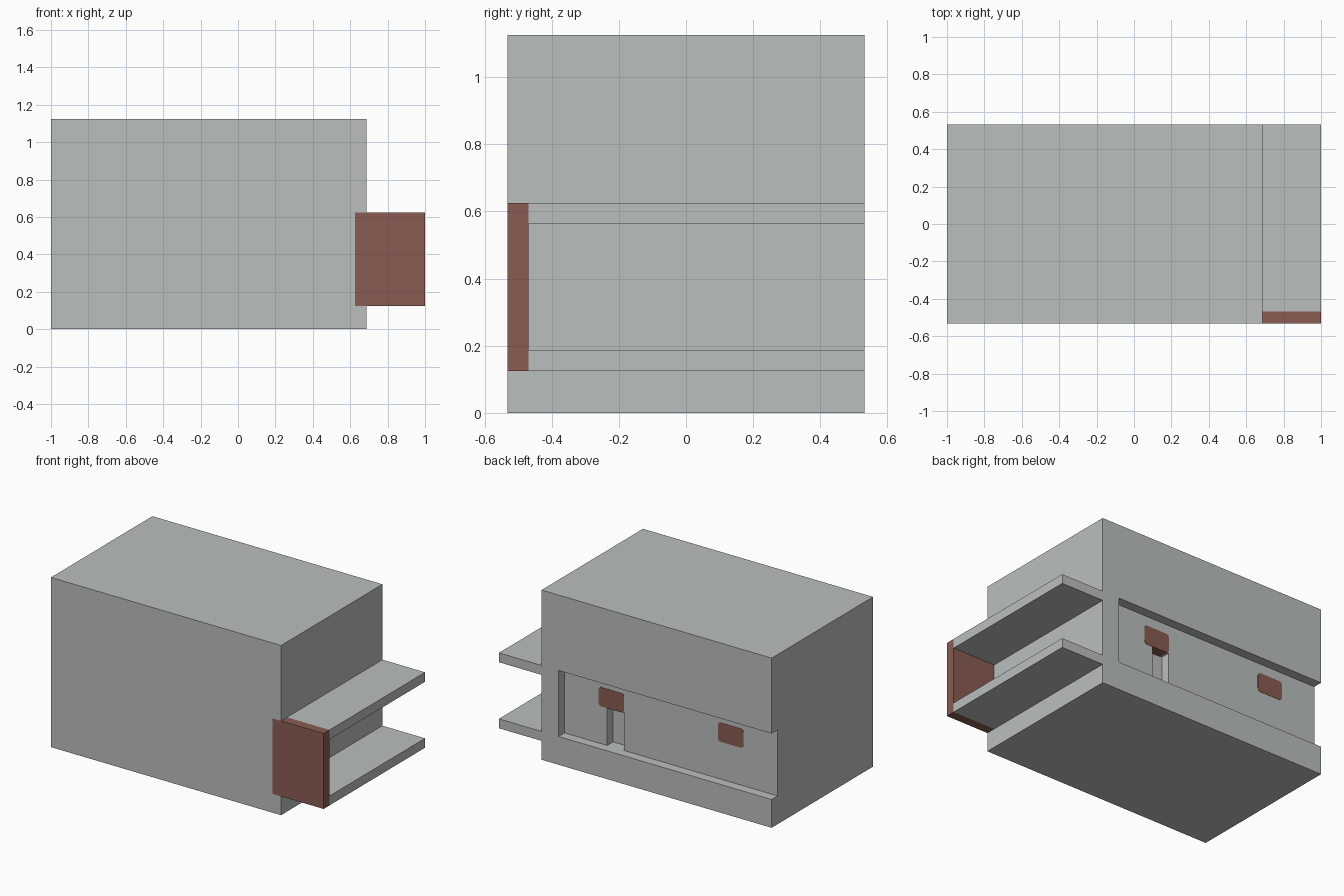
import bpy, bmesh

U = 1 / 16  # the model sits on a sixteenth grid

cube = bpy.data.objects.get("Cube")
if cube:
    bpy.data.objects.remove(cube, do_unlink=True)


def material(name, colour):
    mat = bpy.data.materials.new(name)
    mat.use_nodes = True
    mat.diffuse_color = colour
    mat.node_tree.nodes["Principled BSDF"].inputs["Base Color"].default_value = colour
    return mat


grey = material("light grey", (0.49, 0.52, 0.51, 1))
brown = material("reddish brown", (0.25, 0.108, 0.085, 1))


def box(name, xs, ys, zs, mat=None, corner=0):
    """Box between limits in grid units, with optional rounded corners seen from the back."""
    bm = bmesh.new()
    bmesh.ops.create_cube(bm, size=1)
    for v in bm.verts:
        for axis, (lo, hi) in enumerate((xs, ys, zs)):
            v.co[axis] = U * (lo if v.co[axis] < 0 else hi)
    if corner:
        edges = [e for e in bm.edges
                 if abs(e.verts[0].co.y - e.verts[1].co.y) > 0.01]
        bmesh.ops.bevel(bm, geom=edges, offset=corner, segments=3,
                        profile=0.5, affect='EDGES')
    mesh = bpy.data.meshes.new(name)
    bm.to_mesh(mesh)
    bm.free()
    ob = bpy.data.objects.new(name, mesh)
    bpy.context.collection.objects.link(ob)
    if mat:
        mesh.materials.append(mat)
    return ob


def cut(target, cutter):
    cutter.hide_render = True
    mod = target.modifiers.new("cut", 'BOOLEAN')
    mod.operation = 'DIFFERENCE'
    mod.solver = 'EXACT'
    mod.object = cutter
    bpy.context.view_layer.objects.active = target
    bpy.ops.object.modifier_apply(modifier=mod.name)
    bpy.data.objects.remove(cutter, do_unlink=True)


# Main block
body = box("main_block", (-16, 11), (-8.5, 8.5), (0, 18), grey)

# Notch for the end plate, long back channel, and small pocket inside it
cut(body, box("notch_cutter", (10, 12), (-9, -7.5), (2, 10)))
cut(body, box("channel_cutter", (-17, 9), (7.5, 9), (3, 10)))
cut(body, box("pocket_cutter", (2, 4), (6.5, 8), (3, 7)))

# Two shelves on the left side
for name, z in (("lower_shelf", 2), ("upper_shelf", 9)):
    box(name, (11, 16), (-7.5, 8.5), (z, z + 1), grey)

# End plate closing the shelves at the front
box("end_plate", (10, 16), (-8.5, -7.5), (2, 10), brown)

# Pads set into the channel wall
for name, x in (("pocket_pad", 2), ("far_pad", -12)):
    box(name, (x, x + 3), (6.5, 7.53), (6.97, 9), brown, corner=0.02)
